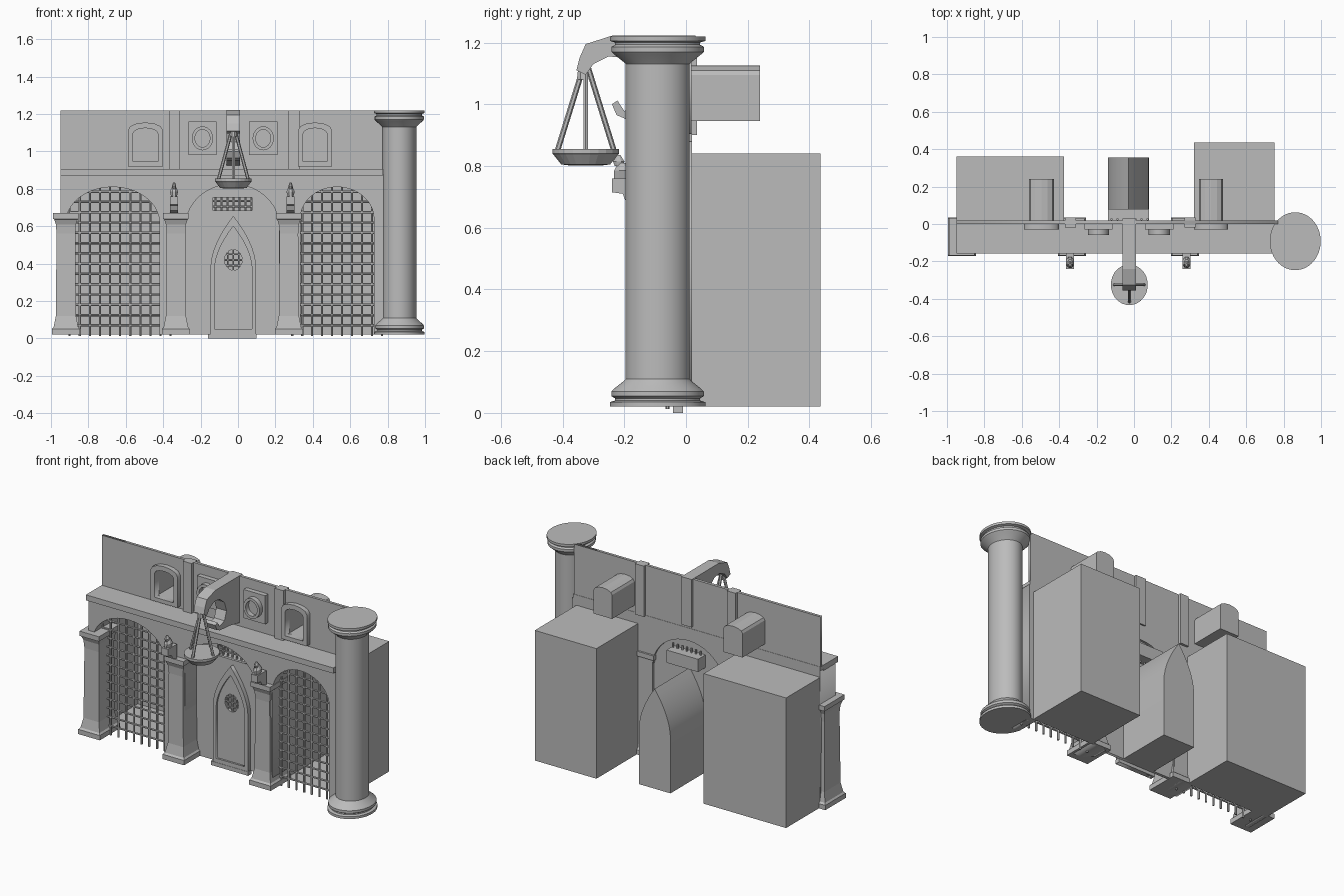
import bpy, bmesh, math
from mathutils import Vector

cube = bpy.data.objects.get("Cube")
if cube:
    bpy.data.objects.remove(cube)

stone = bpy.data.materials.new("stone_grey")
stone.use_nodes = True
GREY = (0.5, 0.5, 0.5, 1)
stone.diffuse_color = GREY
stone.node_tree.nodes["Principled BSDF"].inputs["Base Color"].default_value = GREY


def add(name, mesh, smooth=False):
    obj = bpy.data.objects.new(name, mesh)
    bpy.context.collection.objects.link(obj)
    mesh.materials.clear()
    mesh.materials.append(stone)
    if smooth:
        bpy.ops.object.select_all(action='DESELECT')
        obj.select_set(True)
        bpy.context.view_layer.objects.active = obj
        bpy.ops.object.shade_smooth_by_angle(angle=math.radians(35))
    return obj


def finish(name, bm, smooth=False):
    bmesh.ops.recalc_face_normals(bm, faces=bm.faces)
    mesh = bpy.data.meshes.new(name)
    bm.to_mesh(mesh)
    bm.free()
    return add(name, mesh, smooth)


def prism(name, loop, a, b, axis='y', front=True, smooth=False):
    """Extrude a closed outline between depths a and b, optionally open at a."""
    bm = bmesh.new()
    place = (lambda u, v, d: (u, d, v)) if axis == 'y' else (lambda u, v, d: (d, u, v))
    near = [bm.verts.new(place(u, v, a)) for u, v in loop]
    far = [bm.verts.new(place(u, v, b)) for u, v in loop]
    n = len(loop)
    for i in range(n):
        j = (i + 1) % n
        bm.faces.new((near[i], near[j], far[j], far[i]))
    bm.faces.new(far)
    if front:
        bm.faces.new(near)
    return finish(name, bm, smooth)


def plate(name, loops, a, b):
    """Upright slab whose inner loops become holes."""
    curve = bpy.data.curves.new(name, 'CURVE')
    curve.dimensions = '2D'
    curve.fill_mode = 'BOTH'
    curve.extrude = (b - a) / 2
    for loop in loops:
        s = curve.splines.new('POLY')
        s.points.add(len(loop) - 1)
        for p, (u, v) in zip(s.points, loop):
            p.co = (u, v, 0, 1)
        s.use_cyclic_u = True
    tmp = bpy.data.objects.new(name + "_outline", curve)
    mesh = bpy.data.meshes.new_from_object(tmp)
    bpy.data.objects.remove(tmp)
    for v in mesh.vertices:
        x, y, z = v.co
        v.co = (x, (a + b) / 2 - z, y)
    return add(name, mesh)


def loft(name, cx, cy, rings, sides, smooth=False):
    """Stack of rings (half width, half depth, height)."""
    bm = bmesh.new()
    k = math.sqrt(2) if sides == 4 else 1
    rows = []
    for rx, ry, z in rings:
        angles = [2 * math.pi * (i + 0.5) / sides for i in range(sides)]
        rows.append([bm.verts.new((cx + k * rx * math.cos(t), cy + k * ry * math.sin(t), z))
                     for t in angles])
    for lo, hi in zip(rows, rows[1:]):
        for i in range(sides):
            j = (i + 1) % sides
            bm.faces.new((lo[i], lo[j], hi[j], hi[i]))
    bm.faces.new(rows[0])
    bm.faces.new(rows[-1])
    return finish(name, bm, smooth)


def rods(name, pairs, r, sides=6):
    bm = bmesh.new()
    for p, q in pairs:
        p, q = Vector(p), Vector(q)
        rot = (q - p).to_track_quat('Z', 'Y').to_matrix().to_4x4()
        rot.translation = (p + q) / 2
        bmesh.ops.create_cone(bm, cap_ends=True, segments=sides, radius1=r, radius2=r,
                              depth=(q - p).length, matrix=rot)
    return finish(name, bm)


def rect(x0, x1, z0, z1):
    return [(x0, z0), (x1, z0), (x1, z1), (x0, z1)]


def arch(cx, w, base, spring, rise, n=20):
    return ([(cx - w, base)] + [(cx - w * math.cos(math.pi * i / n), spring + rise * math.sin(math.pi * i / n))
                                for i in range(n + 1)] + [(cx + w, base)])


def lancet(cx, w, base, spring, top, n=8):
    side = [(w * (1 - (i / n) ** 1.8), spring + (top - spring) * i / n) for i in range(n)]
    return ([(cx - w, base)] + [(cx - x, z) for x, z in side] + [(cx, top)]
            + [(cx + x, z) for x, z in reversed(side)] + [(cx + w, base)])


def disc(cx, cz, rx, rz, n=24):
    return [(cx + rx * math.cos(2 * math.pi * i / n), cz + rz * math.sin(2 * math.pi * i / n)) for i in range(n)]


MID, FLOOR = -0.025, 0.02

# Arcaded lower wall, ledge and upper wall
gates = {"right": (-0.67, 0.25), "left": (0.53, 0.197)}
outline = [(-0.95, FLOOR)]
for cx, w, spring, rise in ((-0.67, 0.25, 0.62, 0.19), (-0.03, 0.25, 0.6, 0.225), (0.53, 0.197, 0.64, 0.17)):
    outline += arch(cx, w, FLOOR, spring, rise)
outline += [(0.78, FLOOR), (0.78, 0.88), (-0.95, 0.88)]
plate("lower_wall", [outline], -0.13, 0.02)
prism("ledge", rect(-0.95, 0.775, 0.87, 0.905), -0.158, 0.02)
windows = {"right": (-0.495, 0.067), "left": (0.412, 0.064)}
openings = [arch(cx, w, 0.945, 1.095, 0.03, 6) for cx, w in windows.values()]
plate("upper_wall", [rect(-0.95, 0.77, 0.9, 1.22)] + openings, 0.0, 0.018)

# Upper windows with deep niches
for (side, (cx, w)), hole in zip(windows.items(), openings):
    plate(side + "_window_frame", [arch(cx, w + 0.026, 0.92, 1.115, 0.04, 6), hole], -0.03, 0.0)
    prism(side + "_window_niche", hole, 0.0, 0.24, front=False)

# Pilasters and round medallions on the upper wall
for x in (-0.34, 0.3):
    prism("pilaster", rect(x - 0.03, x + 0.03, 0.9, 1.22), -0.02, 0.035)
for x in (-0.19, 0.135):
    prism("medallion_plate", rect(x - 0.075, x + 0.075, 0.98, 1.16), -0.03, 0.0)
    plate("medallion_ring", [disc(x, 1.07, 0.057, 0.064), disc(x, 1.07, 0.04, 0.047)], -0.06, -0.025)

# Rooms behind the gates
for name, x0, x1, y in (("right_room", -0.95, -0.375, 0.36), ("left_room", 0.32, 0.75, 0.435)):
    prism(name, rect(x0, x1, FLOOR, 0.84), 0.018, y, front=False)

# Barred gates
for side, x0, x1 in (("right", -0.9, -0.36), ("left", 0.29, 0.77)):
    n = round((x1 - x0) / 0.053)
    xs = [x0 + (x1 - x0) * i / n for i in range(n + 1)]
    bars = [((x, -0.06, 0.012), (x, -0.06, 0.84)) for x in xs]
    bars += [((x0, -0.06, 0.07 + 0.055 * i), (x1, -0.06, 0.07 + 0.055 * i)) for i in range(14)]
    rods(side + "_gate_bars", bars, 0.0065)

# Square pillars
for x in (-0.92, -0.332, 0.272):
    steps = [(0.075, 0.102, 0.02), (0.075, 0.102, 0.05), (0.066, 0.092, 0.06), (0.054, 0.08, 0.12),
             (0.05, 0.076, 0.56), (0.054, 0.08, 0.61), (0.062, 0.09, 0.635), (0.068, 0.1, 0.64), (0.068, 0.1, 0.67)]
    loft("square_pillar", x, -0.068, steps, 4)

# Recessed centre wall with pointed door, tunnel and barred slot
opening = lancet(MID, 0.1, 0.05, 0.37, 0.6)
slot = rect(-0.135, 0.075, 0.685, 0.755)
plate("centre_wall", [arch(-0.03, 0.25, FLOOR, 0.6, 0.225), opening, slot], -0.012, 0.006)
plate("door_frame", [lancet(MID, 0.122, 0.0, 0.38, 0.655), opening], -0.04, -0.01)
plate("door_panel", [opening, disc(MID, 0.42, 0.047, 0.055)], -0.028, -0.01)
prism("door_sill", rect(-0.16, 0.1, 0.0, 0.025), -0.042, -0.01)
prism("door_tunnel", lancet(-0.03, 0.11, FLOOR, 0.37, 0.65), 0.004, 0.355, front=False, smooth=True)
prism("slot_box", rect(-0.14, 0.08, 0.68, 0.76), 0.0, 0.08, front=False)
grid = [0.03 * i for i in (-1, 0, 1)]
rods("door_window_bars", [((MID + d, -0.02, 0.36), (MID + d, -0.02, 0.48)) for d in grid]
     + [((MID - 0.05, -0.02, 0.42 + d), (MID + 0.05, -0.02, 0.42 + d)) for d in grid], 0.005)
rods("slot_bars", [((-0.12 + 0.032 * i, 0.025, 0.67), (-0.12 + 0.032 * i, 0.025, 0.785)) for i in range(7)]
     + [((-0.14, 0.025, z), (0.08, 0.025, z)) for z in (0.705, 0.735)], 0.006)

# Round column
half = [(0.155, 0.0), (0.155, 0.015), (0.138, 0.02), (0.138, 0.027), (0.15, 0.034), (0.15, 0.05),
        (0.142, 0.058), (0.108, 0.085), (0.104, 0.09)]
profile = [(r, FLOOR + h) for r, h in half] + [(r, 1.22 - h) for r, h in reversed(half)]
loft("round_column", 0.862, -0.092, [(r * 0.88, r, z) for r, z in profile], 40, True)

# Curved bracket arm with a curled spur
arm = [(0.03, 1.222), (-0.24, 1.222), (-0.325, 1.195), (-0.345, 1.15), (-0.355, 1.11), (-0.325, 1.095),
       (-0.3, 1.13), (-0.25, 1.155), (-0.2, 1.15), (-0.15, 1.11), (-0.13, 1.05), (-0.15, 0.995),
       (-0.2, 0.978), (-0.222, 1.012), (-0.24, 1.0), (-0.225, 0.965), (-0.195, 0.952), (-0.1, 0.945), (0.03, 0.92)]
prism("bracket_arm", arm, MID - 0.036, MID + 0.036, axis='x')

# Hanging scale pan
PY = -0.325
loft("scale_pan", MID, PY, [(0.05, 0.055, 0.802), (0.072, 0.08, 0.805), (0.094, 0.104, 0.835),
                            (0.099, 0.109, 0.84), (0.099, 0.109, 0.855)], 24)
rods("scale_rods", [((MID + dx * 0.1, PY + dy * 0.1, 1.115), (MID + dx, PY + dy, 0.848))
                    for dx, dy in ((0.08, 0), (-0.08, 0), (0, 0.092), (0, -0.092))], 0.009)
loft("scale_hook", MID, PY - 0.01, [(0.02, 0.02, 1.08), (0.014, 0.014, 1.13)], 8)

# Small perched figures on corbels
for x in (-0.342, 0.281):
    corbel = [(-0.15, 0.76), (-0.24, 0.76), (-0.24, 0.715), (-0.205, 0.71), (-0.195, 0.685), (-0.15, 0.67)]
    prism("figure_corbel", corbel, x - 0.022, x + 0.022, axis='x')
    for name, y, rings in (("figure_body", -0.205, [(0.016, 0.03, 0.758), (0.024, 0.03, 0.785), (0.012, 0.016, 0.81)]),
                           ("figure_head", -0.218, [(0.01, 0.014, 0.8), (0.013, 0.02, 0.815), (0.005, 0.006, 0.835)])):
        loft(name, x, y, rings, 8)
